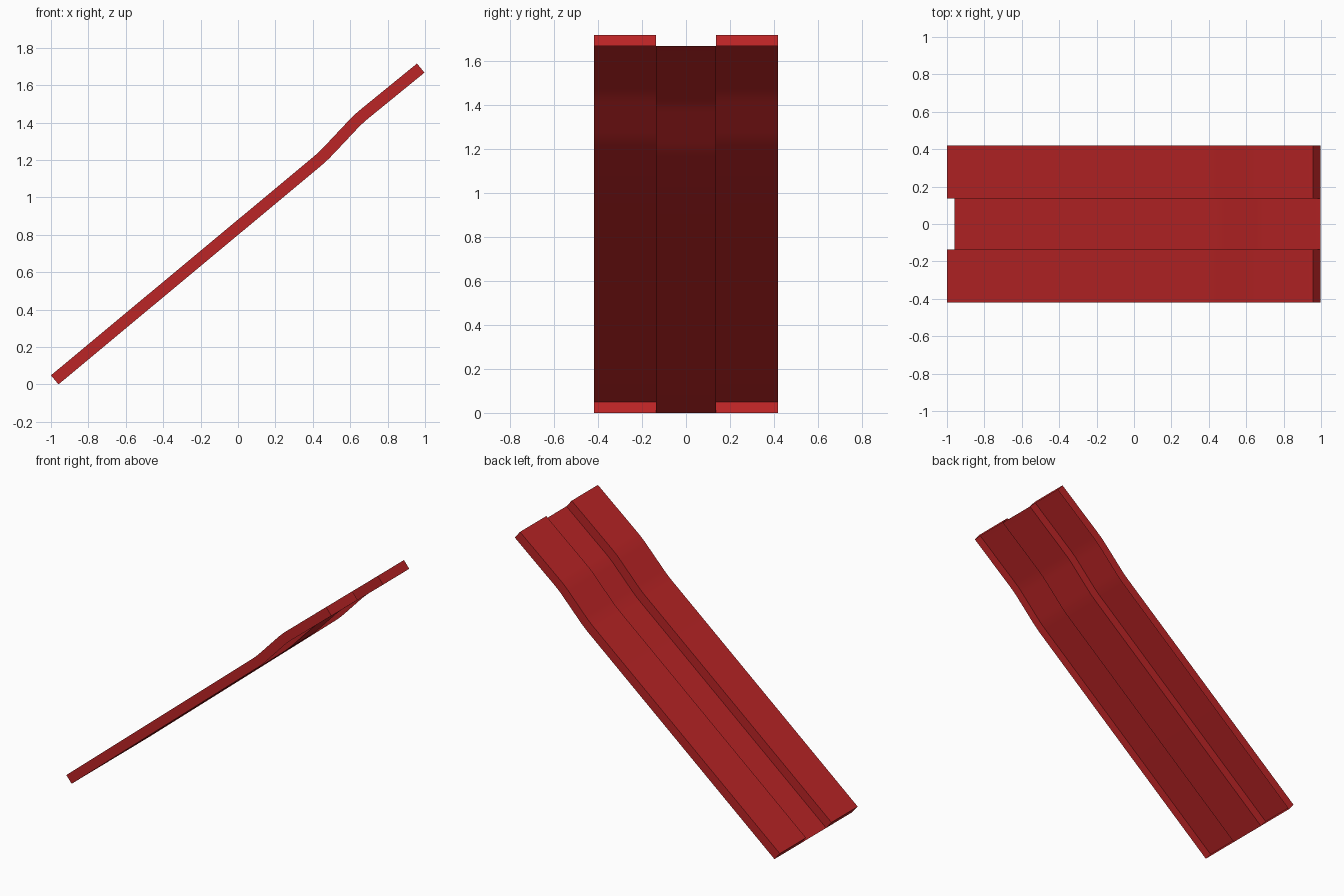
import bpy, bmesh
from mathutils import Vector

cube = bpy.data.objects.get("Cube")
if cube:
    bpy.data.objects.remove(cube, do_unlink=True)

red = bpy.data.materials.new("red")
red.use_nodes = True
colour = (0.5, 0.018, 0.019, 1)
red.diffuse_color = colour
red.node_tree.nodes["Principled BSDF"].inputs["Base Color"].default_value = colour

DEPTH = 0.063          # height of the raised side strips
OUTER, INNER = 0.419, 0.137

# Upper edge of the ramp seen from the side, with softened bends
corners = [Vector(p) for p in ((-1, 0.049), (0.432, 1.241), (0.622, 1.443), (0.957, 1.716))]


def softened(points, radius=0.045, steps=3):
    out = [points[0]]
    for a, b, c in zip(points, points[1:], points[2:]):
        start = b + (a - b).normalized() * radius
        end = b + (c - b).normalized() * radius
        for i in range(steps + 1):
            t = i / steps
            out.append(start.lerp(b, t).lerp(b.lerp(end, t), t))
    return out + [points[-1]]


upper = softened(corners)
lower = []
for i, p in enumerate(upper):
    d = (upper[min(i + 1, len(upper) - 1)] - upper[max(i - 1, 0)]).normalized()
    lower.append(p + Vector((d.y, -d.x)) * DEPTH)

# Folded cross-section: (y, is it on the upper line)
section = [(-OUTER, False), (-OUTER, True), (-INNER, True), (-INNER, False),
           (INNER, False), (INNER, True), (OUTER, True), (OUTER, False)]

# Sweep the section along the path as one folded sheet, open underneath
bm = bmesh.new()
rows = []
for hi, lo in zip(upper, lower):
    row = []
    for y, raised in section:
        p = hi if raised else lo
        row.append(bm.verts.new((p.x, y, p.y)))
    rows.append(row)
for a, b in zip(rows, rows[1:]):
    for j in range(len(section) - 1):
        bm.faces.new((a[j], b[j], b[j + 1], a[j + 1]))

# End caps of the two raised strips
for k in (0, 4):
    bm.faces.new(rows[0][k:k + 4])
    bm.faces.new(rows[-1][k:k + 4][::-1])
bm.normal_update()

mesh = bpy.data.meshes.new("ramp_sheet")
bm.to_mesh(mesh)
bm.free()
mesh.materials.append(red)
ramp = bpy.data.objects.new("ramp_sheet", mesh)
bpy.context.collection.objects.link(ramp)
bpy.ops.object.select_all(action="DESELECT")
ramp.select_set(True)
bpy.context.view_layer.objects.active = ramp
bpy.ops.object.shade_smooth_by_angle(angle=0.6)
